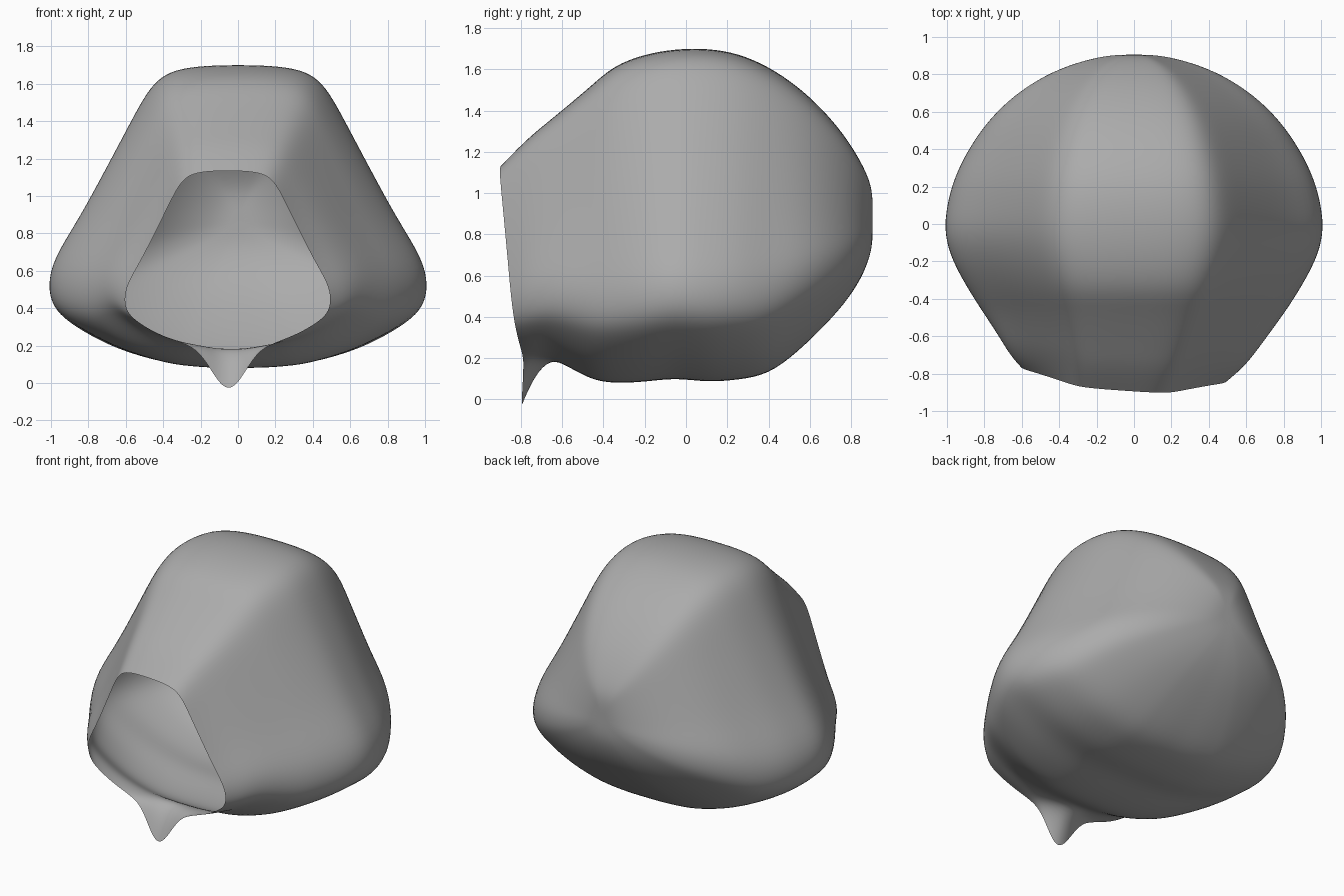
import bpy, bmesh, math

if "Cube" in bpy.data.objects:
    bpy.data.objects.remove(bpy.data.objects["Cube"])

# Half of the cross-section: (x as share of half width, height as share of section)
HALF = [(0.0, 0.0), (0.1, 0.0), (0.2, 0.002), (0.3, 0.007), (0.4, 0.014), (0.58, 0.043),
        (0.74, 0.083), (0.91, 0.145), (0.99, 0.195), (1.015, 0.265), (0.985, 0.355),
        (0.85, 0.486), (0.7, 0.66), (0.59, 0.79), (0.505, 0.89), (0.435, 0.95),
        (0.34, 0.985), (0.18, 0.998), (0.0, 1.0)]
SECTION = HALF + [(-x, t) for x, t in HALF[-2:0:-1]]

# Sections from behind the rim to the back: y, half width, bottom z, top z
RINGS = [(-0.74, 0.61, 0.20, 1.26), (-0.66, 0.67, 0.20, 1.335), (-0.58, 0.725, 0.165, 1.41),
         (-0.46, 0.81, 0.095, 1.52), (-0.35, 0.88, 0.078, 1.62), (-0.2, 0.965, 0.085, 1.675),
         (-0.05, 1.01, 0.106, 1.70), (0.1, 0.995, 0.083, 1.703), (0.25, 0.955, 0.095, 1.68),
         (0.4, 0.88, 0.12, 1.615), (0.54, 0.785, 0.23, 1.52), (0.66, 0.67, 0.345, 1.41),
         (0.77, 0.52, 0.465, 1.28), (0.85, 0.35, 0.585, 1.15), (0.895, 0.18, 0.70, 1.05),
         (0.905, 0.08, 0.78, 0.97)]


def spike(px, width):
    return math.exp(-((px + 0.05) / width) ** 2)


def rim_point(x, t):
    """Slanted front opening whose lower edge is pulled down into a spike."""
    px = -0.055 + 0.545 * x
    pz = 0.20 + 0.935 * t
    py = -0.775 - 0.12 * t - 0.07 * px
    if t < 0.2:
        pull = spike(px, 0.12)
        pz -= 0.24 * pull
        py -= 0.025 * pull
    return px, py, pz


def ring_point(x, t, y, w, lo, hi):
    """Section point; the ones near the opening follow the rim's slant."""
    near = max(0.0, (-0.5 - y) / 0.4)
    px = w * x - 0.055 * near
    pz = lo + (hi - lo) * t
    if t < 0.2 and y < -0.7:
        pz -= 0.10 * spike(px, 0.09)
    return px, y - near * (0.07 * w * x + 0.06 * (t - 0.1)), pz


# Hollow hood: lofted shell, open at the front
bm = bmesh.new()
loops = [[bm.verts.new(rim_point(x, t)) for x, t in SECTION]]
for ring in RINGS:
    loops.append([bm.verts.new(ring_point(x, t, *ring)) for x, t in SECTION])
n = len(SECTION)
for a, b in zip(loops, loops[1:]):
    for i in range(n):
        j = (i + 1) % n
        bm.faces.new((a[i], a[j], b[j], b[i]))

# Close the back with a fan
tip = bm.verts.new((0, 0.905, 0.87))
for i in range(n):
    bm.faces.new((loops[-1][i], loops[-1][(i + 1) % n], tip))
bmesh.ops.recalc_face_normals(bm, faces=bm.faces[:])
bm.normal_update()
if tip.normal.y < 0:
    bmesh.ops.reverse_faces(bm, faces=bm.faces[:])
for f in bm.faces:
    f.smooth = True

mesh = bpy.data.meshes.new("hood_shell")
bm.to_mesh(mesh)
bm.free()
hood = bpy.data.objects.new("hood_shell", mesh)
bpy.context.collection.objects.link(hood)
sub = hood.modifiers.new("smooth", "SUBSURF")
sub.levels = sub.render_levels = 2

# Mid grey surface
grey = bpy.data.materials.new("mid_grey")
grey.diffuse_color = (0.41, 0.41, 0.41, 1)
grey.use_nodes = True
grey.node_tree.nodes["Principled BSDF"].inputs["Base Color"].default_value = grey.diffuse_color
mesh.materials.append(grey)
